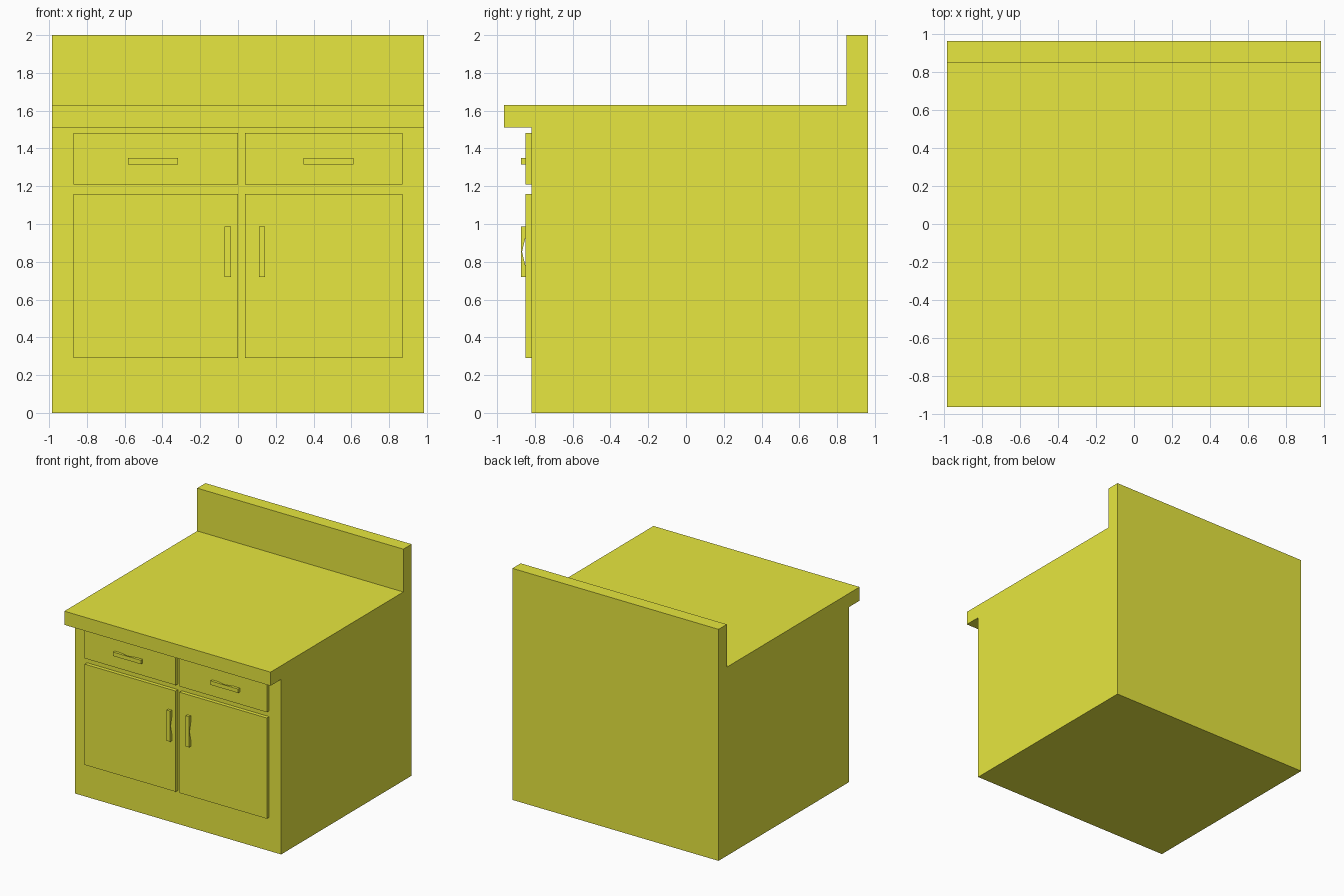
import bpy, bmesh
from mathutils import Vector

if "Cube" in bpy.data.objects:
    bpy.data.objects.remove(bpy.data.objects["Cube"])

mat = bpy.data.materials.new("yellow_paint")
mat.diffuse_color = (0.8, 0.8, 0.05, 1)
mat.use_nodes = True
mat.node_tree.nodes["Principled BSDF"].inputs["Base Color"].default_value = mat.diffuse_color


def extrude_profile(name, points, direction):
    """Closed solid from a planar loop of 3D points swept along a direction."""
    bm = bmesh.new()
    face = bm.faces.new([bm.verts.new(p) for p in points])
    ext = bmesh.ops.extrude_face_region(bm, geom=[face], use_keep_orig=True)
    verts = [g for g in ext["geom"] if isinstance(g, bmesh.types.BMVert)]
    bmesh.ops.translate(bm, vec=Vector(direction), verts=verts)
    bmesh.ops.recalc_face_normals(bm, faces=bm.faces)
    mesh = bpy.data.meshes.new(name)
    bm.to_mesh(mesh)
    bm.free()
    mesh.materials.append(mat)
    obj = bpy.data.objects.new(name, mesh)
    bpy.context.collection.objects.link(obj)
    return obj


BODY_Y, PANEL_Y, HANDLE_Y = -0.818, -0.850, -0.873


def panel(name, x0, x1, z0, z1):
    pts = [(x0, BODY_Y, z0), (x1, BODY_Y, z0), (x1, BODY_Y, z1), (x0, BODY_Y, z1)]
    extrude_profile(name, pts, (0, PANEL_Y - BODY_Y, 0))


def handle(name, x, z, vertical):
    """Straight bar with a V notch behind it for the fingers."""
    half, foot, thick = 0.1325, 0.075, 0.034
    prof = [(-half, PANEL_Y), (-half, HANDLE_Y), (half, HANDLE_Y),
            (half, PANEL_Y), (foot, PANEL_Y), (0, -0.868), (-foot, PANEL_Y)]
    if vertical:
        pts = [(x - thick / 2, y, z + t) for t, y in prof]
        extrude_profile(name, pts, (thick, 0, 0))
    else:
        pts = [(x + t, y, z - thick / 2) for t, y in prof]
        extrude_profile(name, pts, (0, 0, thick))


# Cabinet body, overhanging worktop and backsplash share one side profile
side = [(BODY_Y, 0), (0.963, 0), (0.963, 2), (0.85, 2), (0.85, 1.63),
        (-0.963, 1.63), (-0.963, 1.512), (BODY_Y, 1.512)]
extrude_profile("cabinet_body", [(-0.985, y, z) for y, z in side], (1.97, 0, 0))

# Drawer and door on each side, with their handles
for label, x0, x1, drawer_x, door_x in (("left", -0.87, 0.0, -0.449, -0.054),
                                        ("right", 0.036, 0.87, 0.48, 0.127)):
    panel(label + "_drawer", x0, x1, 1.21, 1.483)
    panel(label + "_door", x0, x1, 0.29, 1.16)
    handle(label + "_drawer_handle", drawer_x, 1.333, False)
    handle(label + "_door_handle", door_x, 0.853, True)
